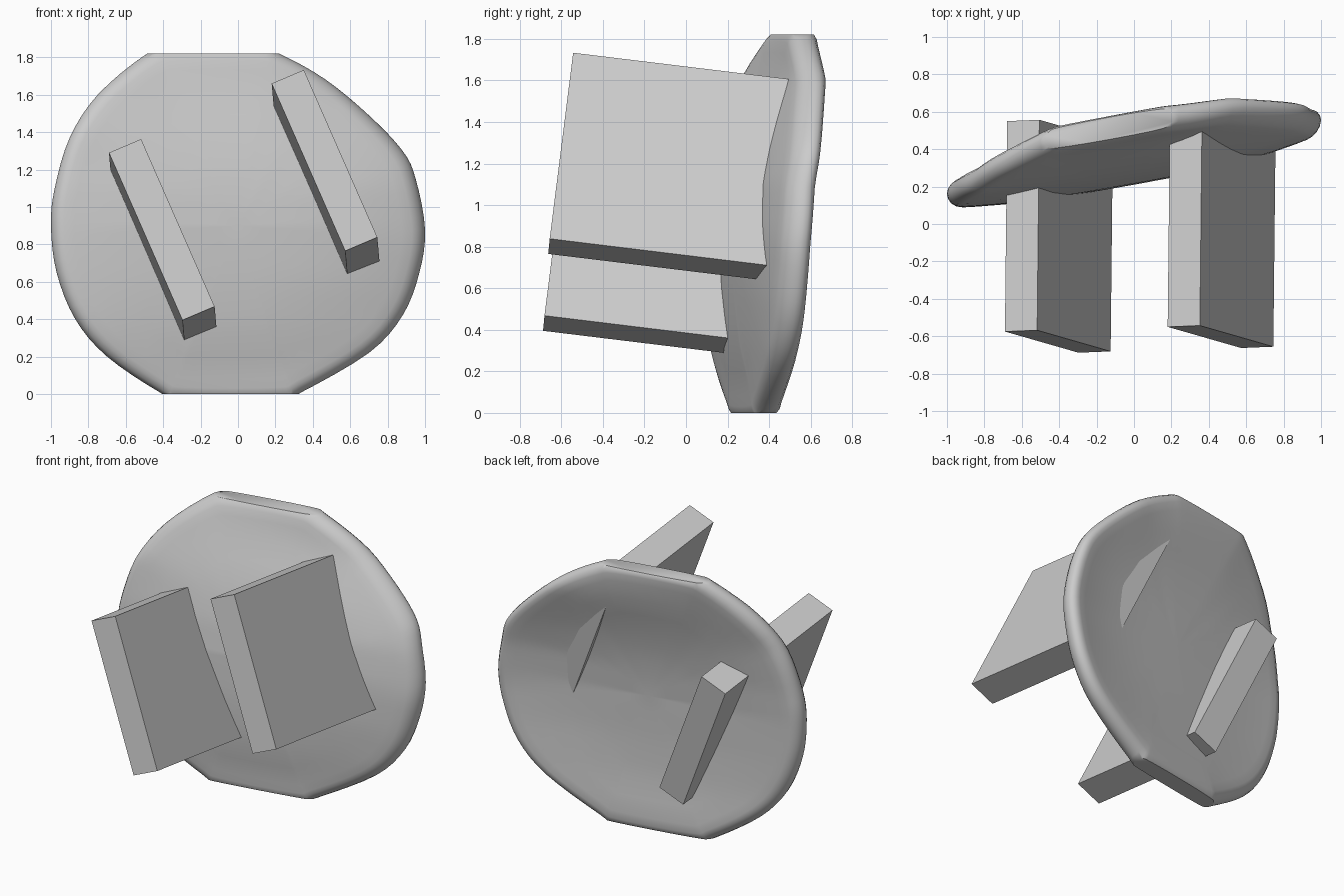
import bpy, bmesh
from mathutils import Vector

cube = bpy.data.objects.get("Cube")
if cube:
    bpy.data.objects.remove(cube, do_unlink=True)

grey = bpy.data.materials.new("light_grey")
grey.use_nodes = True
COLOR = (0.6, 0.6, 0.6, 1)
grey.diffuse_color = COLOR
grey.node_tree.nodes["Principled BSDF"].inputs["Base Color"].default_value = COLOR

TOP, MID = 1.82, 0.9
TILT = 0.18


def make_object(name, bm):
    bmesh.ops.recalc_face_normals(bm, faces=bm.faces)
    mesh = bpy.data.meshes.new(name)
    bm.to_mesh(mesh)
    bm.free()
    mesh.materials.append(grey)
    obj = bpy.data.objects.new(name, mesh)
    bpy.context.collection.objects.link(obj)
    return obj


def sample(profile, z):
    """Smoothly interpolate a (height, value) profile."""
    z = min(max(z, profile[0][0]), profile[-1][0])
    for (z0, v0), (z1, v1) in zip(profile, profile[1:]):
        if z <= z1:
            return v0 + (v1 - v0) * (z - z0) / (z1 - z0)


def catmull(points, steps):
    """Closed smooth curve through the points."""
    out, n = [], len(points)
    for i in range(n):
        a, b, c, d = (Vector(points[(i + k) % n]) for k in (-1, 0, 1, 2))
        for s in range(steps):
            t = s / steps
            out.append(0.5 * (2 * b + (c - a) * t + (2 * a - 5 * b + 4 * c - d) * t**2
                              + (3 * b - a - 3 * c + d) * t**3))
    return out


# Disc: outline seen from the front, and depth profiles over height
outline = catmull([(-0.36, 1.85), (-0.5, 1.81), (-0.75, 1.6), (-0.9, 1.37), (-0.98, 1.1),
                   (-1, 0.9), (-0.97, 0.65), (-0.87, 0.4), (-0.7, 0.2), (-0.42, 0.01),
                   (-0.3, -0.03), (0.22, -0.03), (0.34, 0.01), (0.7, 0.22), (0.88, 0.42),
                   (0.97, 0.65), (1, 0.88), (0.95, 1.15), (0.88, 1.3), (0.7, 1.49),
                   (0.47, 1.68), (0.24, 1.81), (0.1, 1.85)], 4)
belly = [(0, 0.36), (0.15, 0.31), (0.3, 0.28), (0.6, 0.275), (0.9, 0.285), (1.1, 0.31),
         (1.3, 0.355), (1.5, 0.425), (1.65, 0.495), (TOP, 0.54)]
rim_right = [(0, 0.33), (0.4, 0.355), (0.8, 0.37), (1.1, 0.4), (1.4, 0.47), (1.6, 0.52),
             (TOP, 0.535)]
rim_left = [(0, 0.33), (0.4, 0.32), (0.8, 0.335), (1.1, 0.35), (1.4, 0.38), (1.65, 0.46),
            (TOP, 0.535)]


def disc_point(edge, r, side):
    x, z = edge.x * r, MID + (edge.y - MID) * r
    w = min(max(0.5 + x, 0), 1)
    centre = sample(belly, z)
    rim = sample(rim_left, z) * (1 - w) + sample(rim_right, z) * w
    thick = 0.068 * side
    if side > 0:
        thick += 0.045 * (1 - r * r) * side
    return x, centre + (rim - centre) * r**3 + TILT * x + thick, z


# Rings run from the front centre, round the rim, to the back centre
face = [(r / 8, 1) for r in range(1, 8)] + [(0.93, 1), (0.955, 0.93), (0.98, 0.7), (0.994, 0.38)]
rings = [(r, -s) for r, s in face] + [(1, 0)] + [(r, s) for r, s in reversed(face)]
bm = bmesh.new()
loops = [[bm.verts.new(disc_point(p, r, s)) for p in outline] for r, s in rings]
n = len(outline)
for a, b in zip(loops, loops[1:]):
    for i in range(n):
        j = (i + 1) % n
        bm.faces.new((a[i], a[j], b[j], b[i]))
for loop, side in ((loops[0], -1), (loops[-1], 1)):
    hub = bm.verts.new(disc_point(outline[0], 0, side))
    for i in range(n):
        bm.faces.new((loop[i], loop[(i + 1) % n], hub))

# Flat cuts at the bottom and top of the disc
for height, normal in ((0, -1), (TOP, 1)):
    bmesh.ops.bisect_plane(bm, geom=bm.verts[:] + bm.edges[:] + bm.faces[:],
                           plane_co=(0, 0, height), plane_no=(0, 0, normal), clear_outer=True)
    bmesh.ops.holes_fill(bm, edges=[e for e in bm.edges if e.is_boundary], sides=0)
disc = make_object("curved_disc", bm)
bpy.context.view_layer.objects.active = disc
disc.select_set(True)
bpy.ops.object.shade_smooth_by_angle(angle=0.7)
disc.select_set(False)

# Two identical slanted bars passing into the disc
LONG = Vector((0.393, -0.113, -0.895))
SHORT = Vector((0.172, 0.007, 0.073))
DEEP = Vector((0.012, 1.125, -0.137))
for name, corner in (("left_bar", (-0.69, -0.575, 1.29)), ("right_bar", (0.18, -0.55, 1.66))):
    bm = bmesh.new()
    bmesh.ops.create_cube(bm, size=1)
    for v in bm.verts:
        u = v.co + Vector((0.5, 0.5, 0.5))
        v.co = Vector(corner) + SHORT * u.x + DEEP * u.y + LONG * u.z
    make_object(name, bm)
